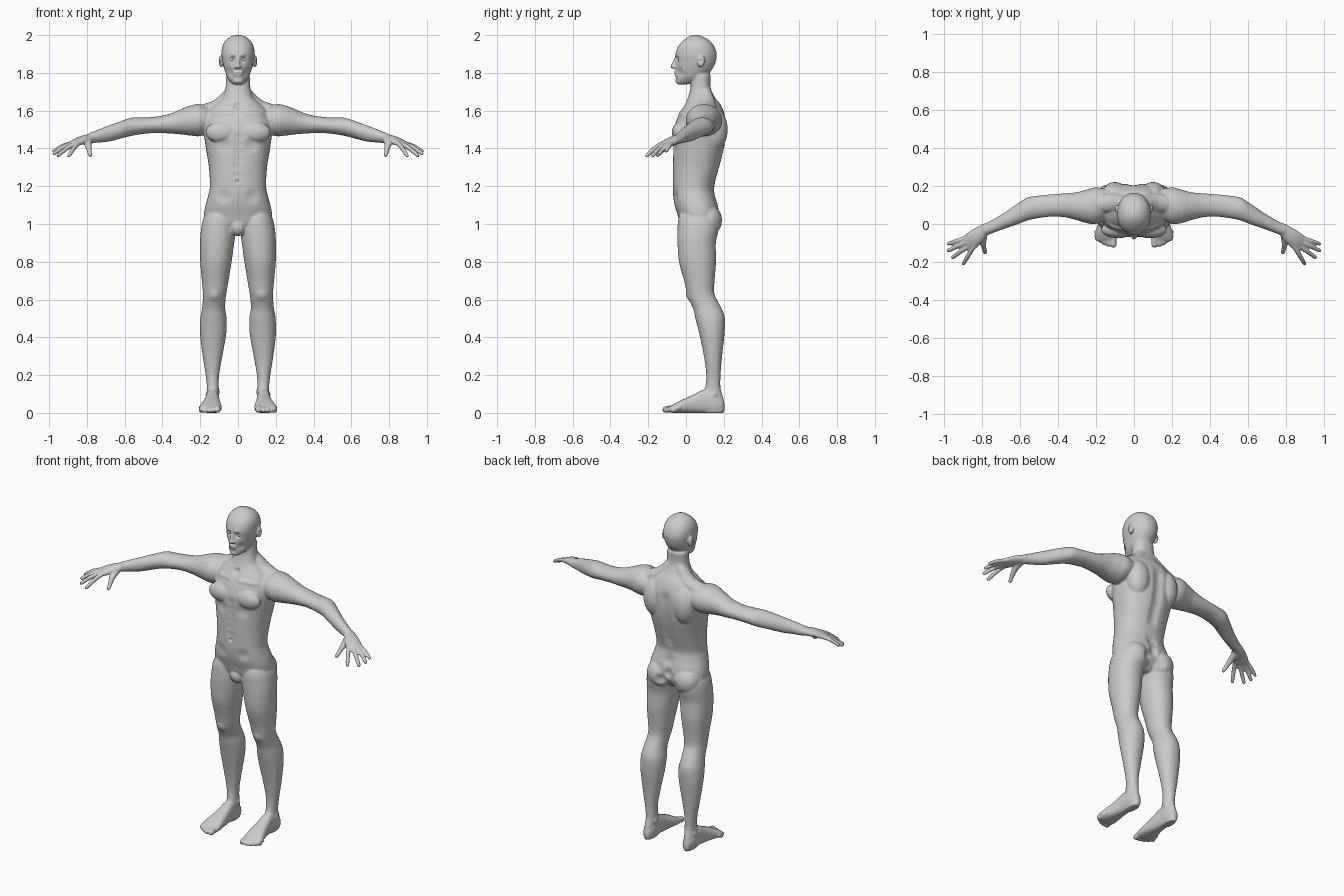
import bpy, bmesh, math
from mathutils import Vector, Matrix, kdtree

bm = bmesh.new()


def spline(rows, steps=5):
    """Catmull-Rom interpolation of tuples."""
    out = []
    for i in range(len(rows) - 1):
        p = [rows[max(0, min(len(rows) - 1, i + k))] for k in (-1, 0, 1, 2)]
        for s in range(steps):
            t = s / steps
            out.append([0.5 * (2 * b + (c - a) * t + (2 * a - 5 * b + 4 * c - d) * t * t
                               + (3 * b - a - 3 * c + d) * t ** 3) for a, b, c, d in zip(*p)])
    return out + [list(rows[-1])]


def skin(rings):
    vs = [[bm.verts.new(p) for p in r] for r in rings]
    n = len(vs[0])
    for a, b in zip(vs, vs[1:]):
        for i in range(n):
            bm.faces.new((a[i], a[(i + 1) % n], b[(i + 1) % n], b[i]))
    bm.faces.new(vs[0][::-1])
    bm.faces.new(vs[-1])


def oval(n, power):
    for i in range(n):
        a = 2 * math.pi * i / n
        c, s = math.cos(a), math.sin(a)
        yield (math.copysign(abs(c) ** (2 / power), c), math.copysign(abs(s) ** (2 / power), s))


def loft(axis, rows, power=2.2, sides=(1,)):
    """Rows: position on axis, then min/max on the two other axes."""
    for side in sides:
        rings = []
        for t, a0, a1, b0, b1 in spline(rows):
            ring = []
            for c, s in oval(36, power):
                u, v = (a0 + a1) / 2 + c * (a1 - a0) / 2, (b0 + b1) / 2 + s * (b1 - b0) / 2
                x, y, z = {'x': (t, u, v), 'y': (u, t, v), 'z': (u, v, t)}[axis]
                ring.append((x * side, y, z))
            rings.append(ring)
        skin(rings)


def ball(c, r, sides=(1, -1)):
    for s in sides:
        m = Matrix.Translation((c[0] * s, c[1], c[2])) @ Matrix.Diagonal((*r, 1))
        bmesh.ops.create_icosphere(bm, subdivisions=3, radius=1, matrix=m)


def limb(rows, sides=(1, -1)):
    """Rows: x, y, z, half width, half thickness along a free path."""
    pts = spline(rows, 4)
    for s in sides:
        rings = []
        for i, (x, y, z, a, b) in enumerate(pts):
            d = Vector(pts[min(i + 1, len(pts) - 1)][:3]) - Vector(pts[max(i - 1, 0)][:3])
            u = d.cross(Vector((0, 0, 1))).normalized()
            v = u.cross(d).normalized()
            ring = [Vector((x, y, z)) + u * a * c + v * b * k for c, k in oval(16, 2)]
            rings.append([(p.x * s, p.y, p.z) for p in ring])
        skin(rings)
    for row in (rows[0], rows[-1]):
        r = min(row[3:])
        ball(row[:3], (r, r, r), sides)


BOTH = (1, -1)

# torso and neck
torso = [(.955, .08, .01, .12), (1.0, .17, -.03, .16), (1.05, .18, -.045, .175), (1.1, .172, -.06, .17),
         (1.15, .158, -.068, .155), (1.2, .149, -.07, .15), (1.3, .154, -.07, .178), (1.4, .17, -.068, .203),
         (1.48, .18, -.068, .212), (1.55, .18, -.05, .212), (1.6, .155, -.026, .198), (1.64, .115, -.003, .178),
         (1.67, .082, .01, .153), (1.72, .066, .024, .131), (1.79, .062, .03, .13)]
loft('z', [(z, -h, h, f, b) for z, h, f, b in torso], 2.3)
limb([(.03, .1, 1.7, .035, .035), (.1, .11, 1.625, .05, .04), (.19, .105, 1.585, .05, .045)])
ball((.085, -.03, 1.485), (.088, .045, .058))
ball((.1, .15, 1.5), (.072, .071, .115))
ball((.088, .115, 1.02), (.085, .076, .085))
ball((0, .0, .985), (.045, .045, .05), (1,))

# head
head = [(1.738, .02, -.042, -.005), (1.75, .037, -.051, .05), (1.775, .056, -.053, .1), (1.8, .066, -.055, .125),
        (1.83, .076, -.055, .146), (1.86, .083, -.055, .158), (1.9, .088, -.056, .163), (1.94, .083, -.042, .15),
        (1.97, .067, -.016, .126), (1.99, .042, .01, .093), (2.002, .012, .035, .06)]
loft('z', [(z, -h, h, f, b) for z, h, f, b in head], 2.15)
limb([(0, -.053, 1.878, .008, .008), (0, -.064, 1.85, .009, .01), (0, -.071, 1.834, .012, .012)], (1,))
ball((.012, -.06, 1.831), (.01, .011, .009))
ball((0, -.055, 1.804), (.025, .009, .006), (1,))
ball((0, -.054, 1.791), (.022, .009, .007), (1,))
ball((0, -.043, 1.757), (.024, .014, .014), (1,))
ball((.09, .08, 1.862), (.012, .02, .033))

# legs
loft('z', [(1.08, .05, .15, -.02, .14), (1.03, .02, .183, -.04, .17), (.97, .012, .196, -.045, .172),
           (.9, .02, .201, -.045, .158), (.8, .034, .2, -.037, .159), (.7, .05, .191, -.01, .151),
           (.64, .06, .186, .003, .149), (.6, .066, .186, .016, .163), (.55, .068, .191, .038, .19),
           (.5, .06, .199, .05, .206), (.42, .062, .201, .07, .204), (.3, .083, .187, .095, .191),
           (.2, .1, .171, .107, .183), (.13, .102, .164, .1, .183), (.08, .104, .166, .07, .197),
           (.03, .105, .167, .08, .206), (0, .11, .16, .09, .2)], 2.1, BOTH)

# feet and toes
loft('y', [(.2, .115, .155, .008, .06), (.16, .102, .169, 0, .1), (.1, .1, .171, 0, .123), (.04, .095, .179, 0, .097),
           (-.02, .088, .195, 0, .07), (-.06, .086, .206, 0, .05), (-.08, .092, .204, .002, .038),
           (-.09, .1, .2, .008, .03)], 2.5, BOTH)
for x, y, r in ((.108, -.107, .018), (.135, -.108, .013), (.157, -.1, .0125), (.177, -.086, .012), (.196, -.066, .012)):
    limb([(x, -.04, .025, r, r), (x, y * .85, .021, r * .9, r), (x, y, r, r, r)])

# arms
loft('x', [(.13, .03, .18, 1.49, 1.61), (.2, 0, .192, 1.465, 1.634), (.25, .005, .18, 1.468, 1.628),
           (.3, .02, .167, 1.474, 1.609), (.36, .035, .161, 1.479, 1.584), (.43, .039, .156, 1.482, 1.569),
           (.5, .031, .149, 1.477, 1.564), (.56, .018, .139, 1.467, 1.563), (.61, -.001, .108, 1.455, 1.548),
           (.68, -.025, .06, 1.437, 1.523), (.74, -.047, .024, 1.431, 1.5), (.79, -.064, -.002, 1.426, 1.48)], 2, BOTH)

# hands and fingers
limb([(.77, -.02, 1.457, .03, .024), (.83, -.068, 1.442, .043, .022), (.868, -.1, 1.426, .046, .016)])
for kx, ky, tx, ty, tz, r in ((.846, -.126, .895, -.207, 1.362, .0125), (.862, -.11, .952, -.175, 1.363, .0125),
                              (.877, -.092, .973, -.139, 1.374, .0125), (.889, -.074, .975, -.104, 1.386, .0115)):
    limb([(kx - .02, ky + .017, 1.432, r, r), (kx, ky, 1.426, r * 1.05, r * 1.05),
          ((kx + tx) / 2, (ky + ty) / 2, (1.426 + tz) / 2 + .006, r, r), (tx, ty, tz, r * .85, r * .85)])
limb([(.79, -.045, 1.445, .022, .02), (.793, -.09, 1.42, .019, .017), (.788, -.123, 1.392, .0135, .0135),
      (.782, -.15, 1.365, .011, .011)])

# merge the parts into one skin
bmesh.ops.recalc_face_normals(bm, faces=bm.faces)
mesh = bpy.data.meshes.new("body")
bm.to_mesh(mesh)
bm.free()
body = bpy.data.objects.new("body", mesh)
bpy.context.collection.objects.link(body)
bpy.context.view_layer.objects.active = body
body.select_set(True)
rm = body.modifiers.new("merge", 'REMESH')
rm.mode, rm.voxel_size = 'VOXEL', .0056
sm = body.modifiers.new("soften", 'SMOOTH')
sm.factor, sm.iterations = .5, 5
for name in ("merge", "soften"):
    bpy.ops.object.modifier_apply(modifier=name)

# sculpted details: point, radius, push
verts = body.data.vertices
kd = kdtree.KDTree(len(verts))
for v in verts:
    kd.insert(v.co, v.index)
kd.balance()


def brush(p, r, push):
    for s in ((1, -1) if p[0] else (1,)):
        c = kd.find((p[0] * s, p[1], p[2]))[0]
        for _, i, d in kd.find_range(c, r):
            verts[i].co += Vector((push[0] * s, push[1], push[2])) * (1 - (d / r) ** 2) ** 2


brush((.034, -.07, 1.873), .024, (0, .013, 0))       # eye sockets
brush((.03, -.08, 1.895), .02, (0, -.004, 0))        # brows
brush((.06, -.05, 1.8), .035, (-.006, .004, 0))      # cheeks
brush((0, -.1, 1.775), .014, (0, .004, 0))           # chin crease
brush((.11, .075, 1.86), .014, (-.007, 0, 0))        # ears
brush((0, -.1, 1.225), .016, (0, .011, 0))           # navel
brush((.08, -.1, 1.415), .05, (0, .007, 0))          # under chest
brush((.09, -.1, 1.14), .05, (0, .008, 0))           # hip crease
brush((0, -.02, 1.63), .03, (0, .012, 0))            # throat hollow
brush((.125, -.05, .6), .04, (0, -.007, 0))          # kneecaps
brush((.09, .15, .11), .025, (-.007, 0, 0))          # ankles
brush((.18, .15, .1), .025, (.007, 0, 0))
for k in range(6):
    brush((.04 + .025 * k, -.06, 1.6 + .003 * k), .022, (0, -.004, .003))  # collarbones
    brush((0, -.1, 1.26 + .04 * k), .035, (0, .005, 0))                    # belly line
for k in range(12):
    brush((0, .3, 1.14 + .038 * k), .05, (0, -.007, 0))                    # spine
for k in range(5):
    brush((0, .3, .97 + .023 * k), .04, (0, -.008, 0))                     # cleft
for v in verts:
    v.co.z = max(v.co.z, 0)
bpy.ops.object.shade_smooth()

# eyes
for s, label in ((1, "left"), (-1, "right")):
    bpy.ops.mesh.primitive_uv_sphere_add(segments=20, ring_count=12, radius=.013, location=(.034 * s, -.03, 1.871))
    bpy.context.object.name = "eye_" + label
    bpy.ops.object.shade_smooth()
